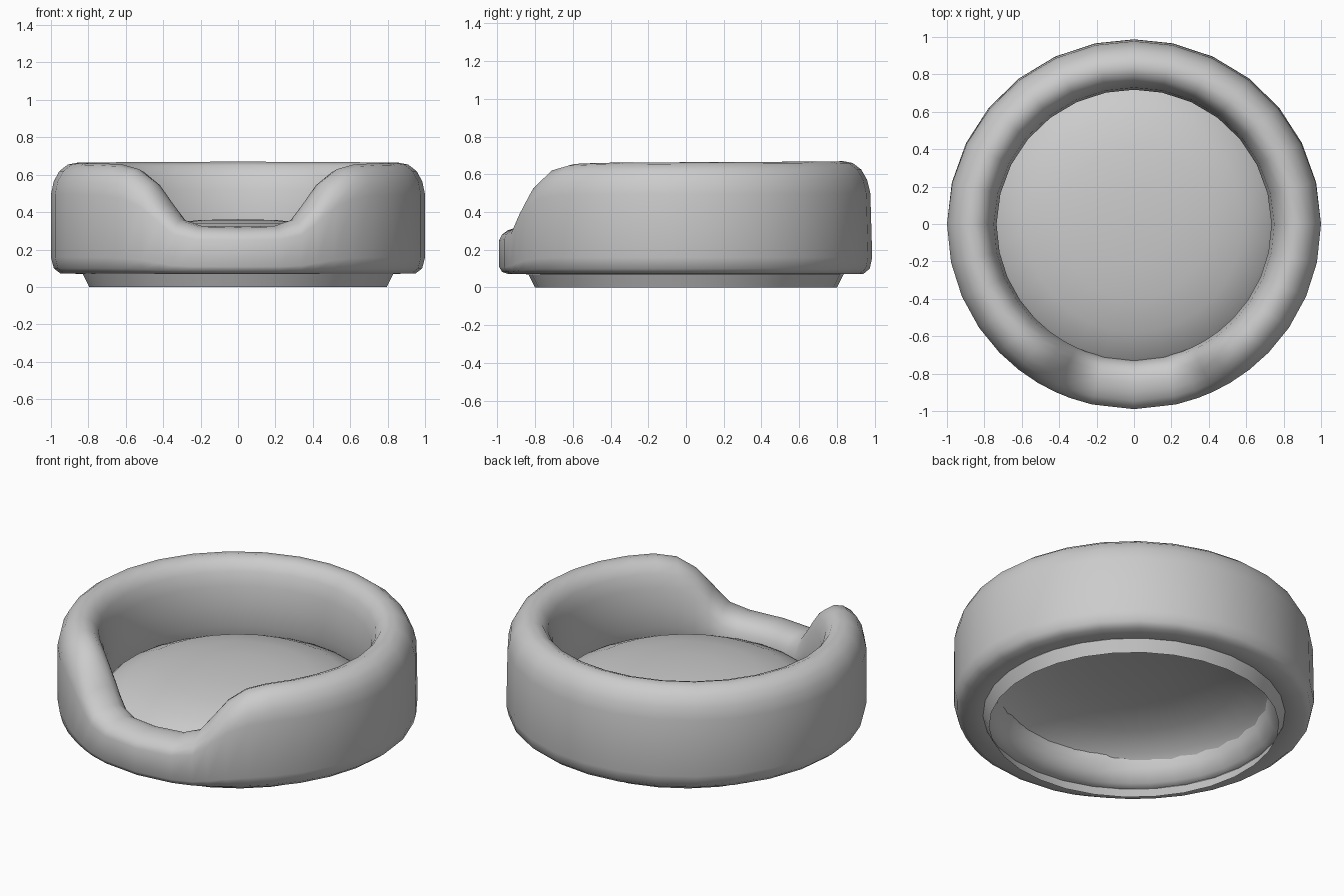
import bpy, bmesh
from math import sin, cos, radians

if "Cube" in bpy.data.objects:
    bpy.data.objects.remove(bpy.data.objects["Cube"])


def sweep(name, rings, closed_section):
    """Join rings of points around the centre into a smooth mesh."""
    bm = bmesh.new()
    grid = [[bm.verts.new(p) for p in ring] for ring in rings]
    n, m = len(grid), len(grid[0])
    for i in range(n):
        a, b = grid[i], grid[(i + 1) % n]
        for j in range(m if closed_section else m - 1):
            k = (j + 1) % m
            bm.faces.new((a[j], b[j], b[k], a[k]))
    bmesh.ops.remove_doubles(bm, verts=bm.verts, dist=0.0005)
    bmesh.ops.recalc_face_normals(bm, faces=bm.faces)
    mesh = bpy.data.meshes.new(name)
    bm.to_mesh(mesh)
    bm.free()
    obj = bpy.data.objects.new(name, mesh)
    bpy.context.collection.objects.link(obj)
    bpy.ops.object.select_all(action='DESELECT')
    obj.select_set(True)
    bpy.context.view_layer.objects.active = obj
    bpy.ops.object.shade_smooth_by_angle(angle=radians(50))
    return obj


def rim_height(deg):
    """Top of the wall, by angle away from the front entrance."""
    table = [(0, .322), (13, .326), (20, .36), (25, .45), (31, .56),
             (38, .63), (46, .655), (60, .662), (180, .67)]
    for (a, ha), (b, hb) in zip(table, table[1:]):
        if deg <= b:
            return ha + (hb - ha) * (deg - a) / (b - a)
    return table[-1][1]


# Angles from the front, mirrored to both sides
half = [0, 13, 20, 25, 31, 38, 46, 56, 67, 78, 90, 103, 116, 129, 142, 155, 168, 180]
angles = half + [-a for a in reversed(half[1:-1])]

# Padded wall: rounded section (radius, height), lowered at the entrance
wall_section = [(.84, .07), (.95, .072), (.985, .10), (1, .16), (1, .5),
                (.985, .57), (.955, .625), (.91, .66), (.86, .67), (.81, .65),
                (.775, .60), (.75, .52), (.735, .40), (.735, .28), (.76, .16), (.80, .085)]
BASE = .07
wall_rings = []
for a in angles:
    t = radians(a)
    k = (rim_height(abs(a)) - BASE) / .6
    ring = []
    for r, z in wall_section:
        r -= .03 * max(0, -cos(t)) * (z - BASE)      # back leans in slightly
        ring.append((r * sin(t), -r * cos(t) * .99, BASE + (z - BASE) * k))
    wall_rings.append(ring)
sweep("padded_wall", wall_rings, True)

# Domed cushion whose skirt forms the open foot under the wall
cushion_section = [(0, .362), (.2, .358), (.4, .338), (.58, .298), (.72, .232),
                   (.80, .15), (.835, .07), (.80, .005)]
cushion_rings = [[(r * sin(radians(a)), -r * cos(radians(a)), z) for r, z in cushion_section]
                 for a in range(0, 360, 12)]
cushion = sweep("cushion", cushion_rings, False)
for v in cushion.data.vertices:
    if v.co.z < .006:
        v.co.z = 0
